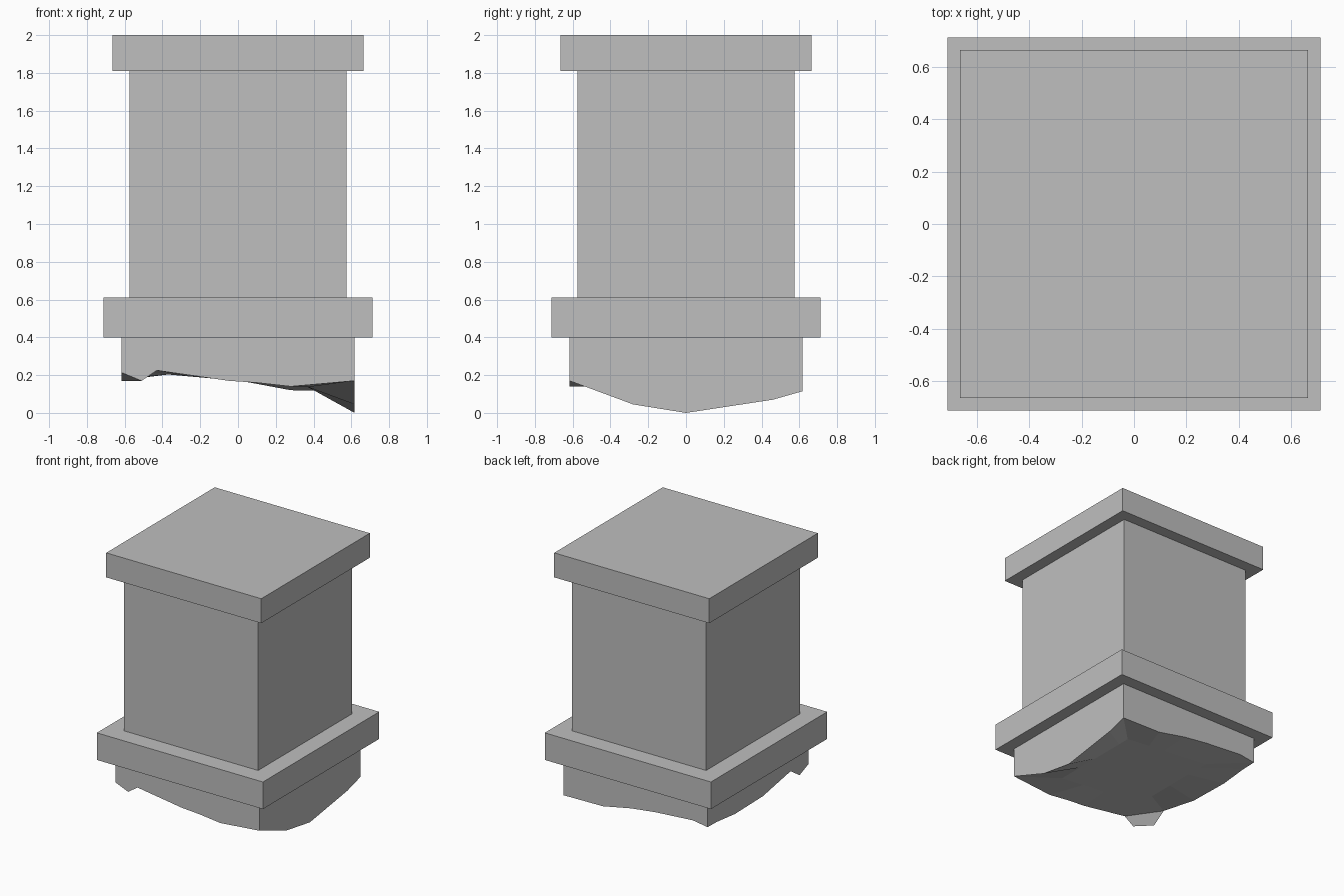
import bpy
import bmesh

default_cube = bpy.data.objects.get("Cube")
if default_cube:
    bpy.data.objects.remove(default_cube, do_unlink=True)

stone = bpy.data.materials.new("grey stone")
stone.use_nodes = True
grey = (0.52, 0.52, 0.52, 1)
stone.diffuse_color = grey
stone.node_tree.nodes["Principled BSDF"].inputs["Base Color"].default_value = grey


def add_object(name, mesh_builder):
    """Make a flat-shaded stone object from a bmesh."""
    mesh = bpy.data.meshes.new(name)
    mesh_builder.to_mesh(mesh)
    mesh_builder.free()
    mesh.materials.append(stone)
    obj = bpy.data.objects.new(name, mesh)
    bpy.context.collection.objects.link(obj)
    return obj


def square_block(name, half_width, bottom, top):
    """Square block between two heights."""
    bm = bmesh.new()
    bmesh.ops.create_cube(bm, size=1)
    for vert in bm.verts:
        vert.co.x *= 2 * half_width
        vert.co.y *= 2 * half_width
        vert.co.z = top if vert.co.z > 0 else bottom
    return add_object(name, bm)


# Square pillar with its cap and base slab
square_block("cap_slab", 0.665, 1.81, 2)
square_block("pillar_shaft", 0.575, 0.61, 1.81)
square_block("base_slab", 0.7125, 0.4, 0.61)


# Broken foot: each side is a list of (position along side, height)
def broken_foot(name, half, top):
    front = [(-0.43, 0.225), (-0.05, 0.17), (0.1, 0.16), (0.28, 0.14)]
    right = [(-half, 0.17), (-0.28, 0.045), (0, 0), (0.46, 0.07)]
    back = [(half, 0.115), (0.28, 0.12), (0.04, 0.168), (-0.17, 0.194), (-0.49, 0.217)]
    left = [(half, 0.198), (0.5, 0.195), (0.28, 0.172), (-0.06, 0.179), (-0.4, 0.243)]
    rim = [(x, -half, z) for x, z in front]
    rim += [(half, y, z) for y, z in right]
    rim += [(x, half, z) for x, z in back]
    rim += [(-half, y, z) for y, z in left]
    # Small ridge across the chipped corner
    chip = [(-half, -0.51, 0.17), (-half, -half, 0.214), (-0.51, -half, 0.17)]

    bm = bmesh.new()
    rim_verts = [bm.verts.new(co) for co in rim]
    chip_verts = [bm.verts.new(co) for co in chip]
    inner = [bm.verts.new((x * 0.6, y * 0.6, 0.17 - 0.09 * x * 0.6)) for x, y, z in rim]

    # Rough underside
    count = len(rim)
    for i in range(count):
        j = (i + 1) % count
        bm.faces.new((rim_verts[i], inner[i], inner[j], rim_verts[j]))
    bm.faces.new(inner)
    bm.faces.new(chip_verts)
    bm.faces.new((rim_verts[-1], chip_verts[0], chip_verts[-1], rim_verts[0]))

    # Upright sides and hidden top
    outline = rim_verts + chip_verts
    upper = [bm.verts.new((v.co.x, v.co.y, top)) for v in outline]
    for i in range(len(outline)):
        j = (i + 1) % len(outline)
        bm.faces.new((outline[i], outline[j], upper[j], upper[i]))
    bm.faces.new(upper)

    bmesh.ops.recalc_face_normals(bm, faces=bm.faces)
    return add_object(name, bm)


broken_foot("broken_foot", 0.617, 0.4)
